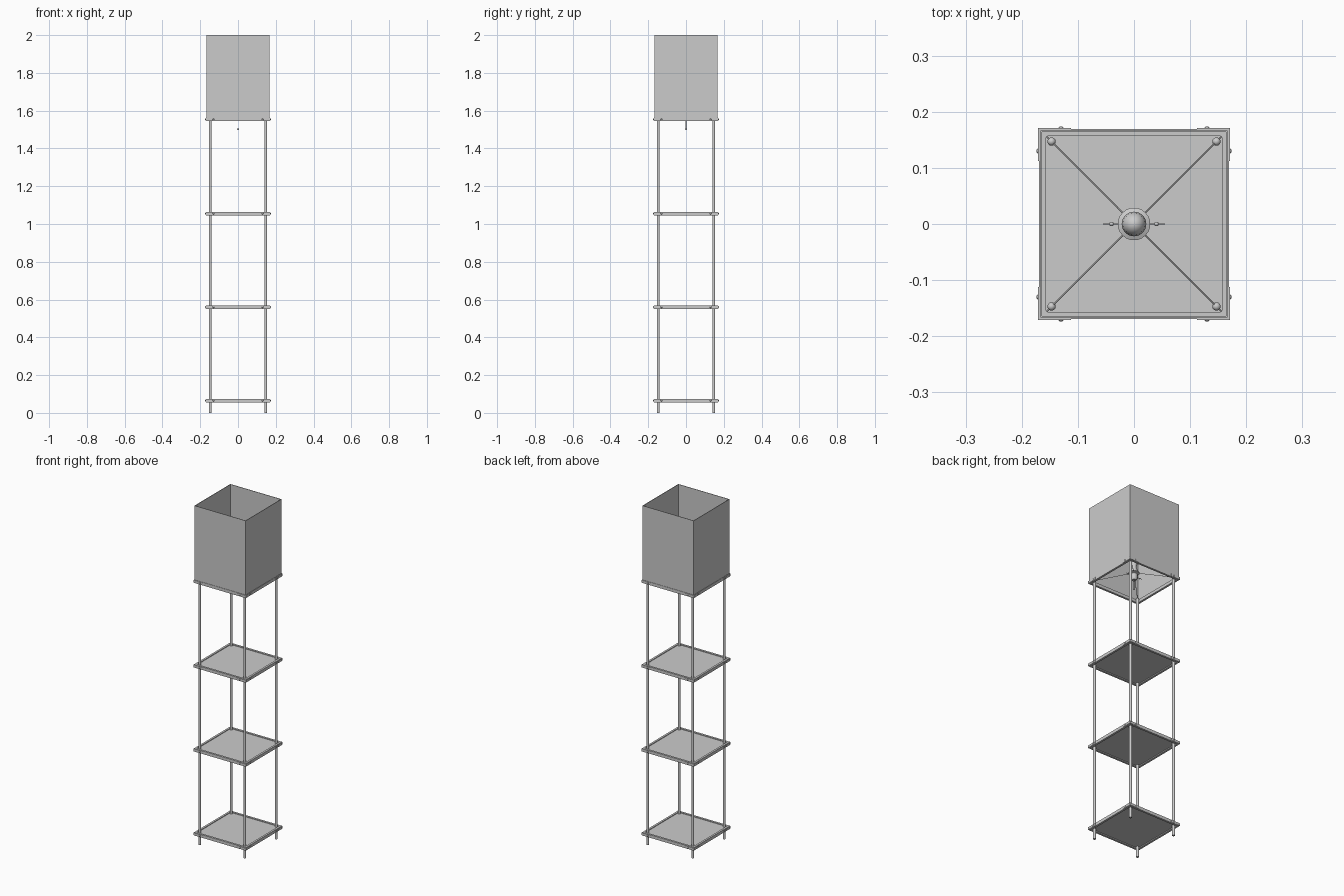
import bpy, bmesh, math
from mathutils import Vector

cube = bpy.data.objects.get("Cube")
if cube:
    bpy.data.objects.remove(cube, do_unlink=True)

grey = bpy.data.materials.new("plain_grey")
grey.use_nodes = True
colour = (0.6, 0.6, 0.6, 1)
grey.diffuse_color = colour
grey.node_tree.nodes["Principled BSDF"].inputs["Base Color"].default_value = colour


def finish(name, bm, smooth=False):
    bmesh.ops.recalc_face_normals(bm, faces=bm.faces)
    mesh = bpy.data.meshes.new(name)
    bm.to_mesh(mesh)
    bm.free()
    mesh.materials.append(grey)
    obj = bpy.data.objects.new(name, mesh)
    bpy.context.collection.objects.link(obj)
    if smooth:
        bpy.ops.object.select_all(action='DESELECT')
        obj.select_set(True)
        bpy.context.view_layer.objects.active = obj
        bpy.ops.object.shade_smooth_by_angle(angle=math.radians(40))
    return obj


def box(name, centre, size):
    bm = bmesh.new()
    bmesh.ops.create_cube(bm, size=1)
    for v in bm.verts:
        v.co = Vector(a * b + c for a, b, c in zip(v.co, size, centre))
    return finish(name, bm)


def rod(name, a, b, radius, sides=12):
    a, b = Vector(a), Vector(b)
    bm = bmesh.new()
    bmesh.ops.create_cone(bm, cap_ends=True, segments=sides, radius1=radius,
                          radius2=radius, depth=(b - a).length)
    turn = (b - a).to_track_quat('Z', 'Y')
    for v in bm.verts:
        v.co = turn @ v.co + (a + b) / 2
    return finish(name, bm, True)


def ball(name, centre, radius):
    bm = bmesh.new()
    bmesh.ops.create_uvsphere(bm, u_segments=12, v_segments=8, radius=radius)
    bmesh.ops.translate(bm, verts=bm.verts, vec=centre)
    return finish(name, bm, True)


def sweep(name, rings, sides, turn=0.0, closed=False):
    """Join (radius, z) rings into a skin around the z axis."""
    bm = bmesh.new()
    loops = [[bm.verts.new((r * math.cos(turn + math.tau * i / sides),
                            r * math.sin(turn + math.tau * i / sides), z))
              for i in range(sides)] for r, z in rings]
    pairs = list(zip(loops, loops[1:]))
    if closed:
        pairs.append((loops[-1], loops[0]))
    for low, high in pairs:
        for i in range(sides):
            j = (i + 1) % sides
            bm.faces.new((low[i], low[j], high[j], high[i]))
    if not closed:
        bm.faces.new(loops[0])
        bm.faces.new(loops[-1])
    return finish(name, bm, sides > 4)


def square_ring(name, outer, inner, low, high):
    k = math.sqrt(2)
    return sweep(name, [(outer * k, low), (outer * k, high),
                        (inner * k, high), (inner * k, low)], 4, math.pi / 4, True)


corners = [(sx, sy) for sx in (-1, 1) for sy in (-1, 1)]
levels = {"lower": 0.065, "middle": 0.56, "upper": 1.055, "shade": 1.554}

# Poles with rounded caps
for sx, sy in corners:
    x, y = sx * 0.147, sy * 0.147
    rod("pole", (x, y, 0), (x, y, 1.56), 0.0075)
    ball("pole_cap", (x, y, 1.56), 0.0075)

# Square frames with corner brackets and screws, and the shelf boards
for label, z in levels.items():
    square_ring(label + "_frame", 0.169, 0.157, z - 0.009, z + 0.009)
    if label != "shade":
        box(label + "_shelf", (0, 0, z + 0.001), (0.322, 0.322, 0.008))
    for sx, sy in corners:
        box("bracket_front_back", (sx * 0.142, sy * 0.1695, z), (0.059, 0.003, 0.014))
        box("bracket_side", (sx * 0.1695, sy * 0.142, z), (0.003, 0.059, 0.014))
        ball("screw_front_back", (sx * 0.13, sy * 0.169, z), 0.005)
        ball("screw_side", (sx * 0.169, sy * 0.13, z), 0.005)

# Open square shade
square_ring("shade", 0.167, 0.164, 1.563, 2.0)

# Support wires from the frame corners to the lamp holder
for sx, sy in corners:
    rod("support_wire", (sx * 0.158, sy * 0.158, 1.56),
        (sx * 0.02, sy * 0.02, 1.595), 0.0015, 6)

# Lamp holder and bulb
sweep("lamp_holder", [(0.012, 1.555), (0.018, 1.565), (0.018, 1.59), (0.029, 1.594),
                      (0.029, 1.6), (0.02, 1.604), (0.016, 1.625)], 24)
sweep("bulb", [(0.012, 1.625), (0.014, 1.64), (0.02, 1.66), (0.022, 1.675),
               (0.019, 1.692), (0.011, 1.702), (0.003, 1.705)], 24)

# Small side keys on the holder and the hanging pull chain
for s in (-1, 1):
    rod("side_key", (s * 0.015, 0, 1.58), (s * 0.055, 0, 1.58), 0.0015, 6)
    ball("key_knob", (s * 0.04, 0, 1.58), 0.004)
rod("pull_chain", (0, 0, 1.5), (0, 0, 1.56), 0.0015, 6)
ball("pull_knob", (0, 0, 1.502), 0.005)
